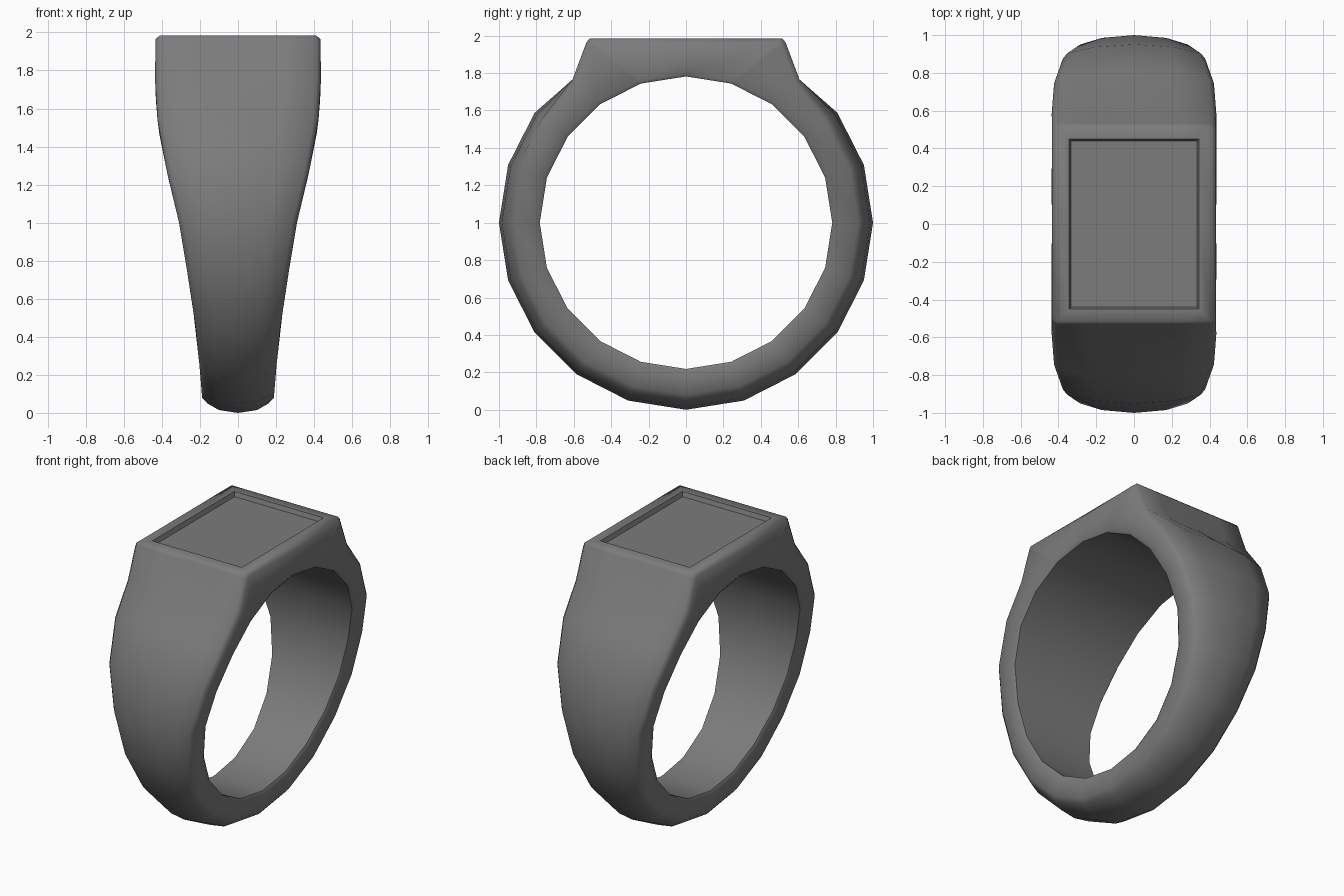
import bpy, bmesh
from math import cos, sin, radians
from mathutils import Vector

if "Cube" in bpy.data.objects:
    bpy.data.objects.remove(bpy.data.objects["Cube"])

INNER, TOP = 0.782, 1.985
WIDTHS = [(0, .182), (.4, .215), (.7, .26), (1, .31), (1.25, .37),
          (1.5, .42), (1.7, .436), (2, .434)]


def half_width(z):
    """Half width of the band at a height."""
    for (z0, w0), (z1, w1) in zip(WIDTHS, WIDTHS[1:]):
        if z <= z1:
            return w0 + (w1 - w0) * max(z - z0, 0) / (z1 - z0)
    return WIDTHS[-1][1]


def on_circle(angle, r):
    return Vector((r * cos(radians(angle)), 1 + r * sin(radians(angle))))


def section(angle, outer, drop):
    """Closed cross-section from a domed outer face to a flat inner face."""
    inner = on_circle(angle, INNER)
    d = (inner - outer).normalized()
    rows = [(outer, 0, 0), (outer + d * drop * .3, .55, 0),
            (outer + d * drop, 1, .025), (outer + d * (drop + .03), 1, 0),
            (inner - d * .02, 1, 0), (inner, 1, .012), (inner, 0, 0)]
    half = [(half_width(p.y) * k - cut, p.x, p.y) for p, k, cut in rows]
    return half + [(-x, y, z) for x, y, z in half[-2:0:-1]]


# Stations around the ring: round shank, then the flat-topped head
head = [(54, Vector((.607, 1.765)), 0), (72, Vector((.532, 1.965)), 0),
        (72, Vector((.515, TOP)), 0)]
stations = [(a, on_circle(a, 1), .05) for a in range(-216, 37, 18)]
stations += head + [(90, Vector((0, TOP)), 0)]
stations += [(180 - a, Vector((-p.x, p.y)), s) for a, p, s in reversed(head)]

bm = bmesh.new()
rings = [[bm.verts.new(p) for p in section(*s)] for s in stations]
for a, b in zip(rings, rings[1:] + rings[:1]):
    for i in range(len(a)):
        j = (i + 1) % len(a)
        bm.faces.new((a[i], a[j], b[j], b[i]))
bmesh.ops.remove_doubles(bm, verts=bm.verts, dist=1e-5)
bmesh.ops.recalc_face_normals(bm, faces=bm.faces)

# Sunken panel in the flat top
top = [f for f in bm.faces if all(v.co.z > TOP - .001 for v in f.verts)]
panel = bmesh.ops.dissolve_faces(bm, faces=top)["region"]
bmesh.ops.inset_region(bm, faces=panel, thickness=.066, use_even_offset=True)
bmesh.ops.inset_region(bm, faces=panel, thickness=.01, use_even_offset=True)
for v in {v for f in panel for v in f.verts}:
    v.co.z -= .03

mesh = bpy.data.meshes.new("signet_ring")
bm.to_mesh(mesh)
bm.free()
ring = bpy.data.objects.new("signet_ring", mesh)
bpy.context.collection.objects.link(ring)

# Grey metal
grey = bpy.data.materials.new("dark_grey_metal")
grey.use_nodes = True
colour = (.2, .2, .2, 1)
grey.diffuse_color = colour
grey.node_tree.nodes["Principled BSDF"].inputs["Base Color"].default_value = colour
mesh.materials.append(grey)

bpy.ops.object.select_all(action="DESELECT")
ring.select_set(True)
bpy.context.view_layer.objects.active = ring
bpy.ops.object.shade_smooth_by_angle(angle=radians(50))
